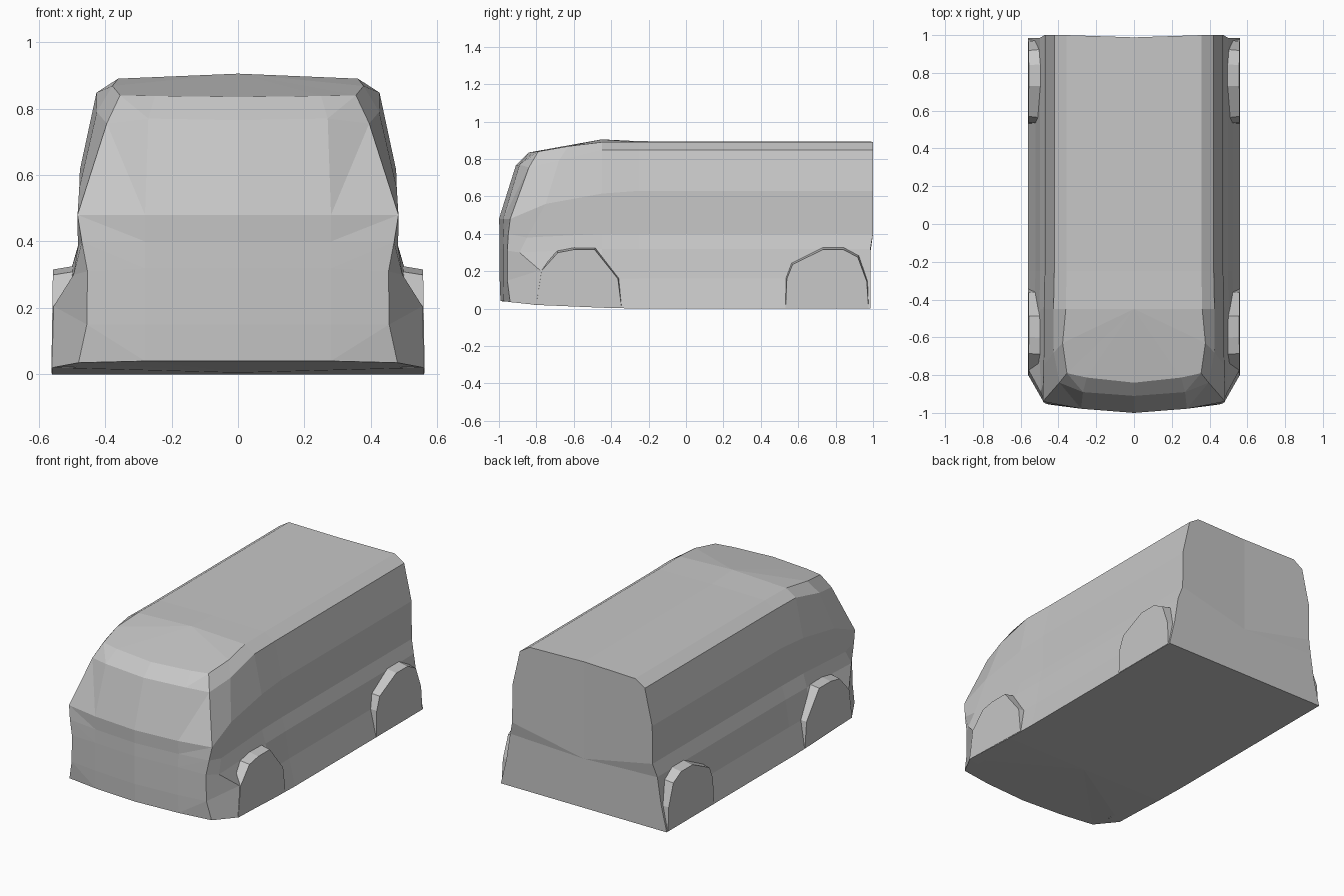
import bpy
import bmesh

default_cube = bpy.data.objects.get("Cube")
if default_cube:
    bpy.data.objects.remove(default_cube, do_unlink=True)

# One grey paint for the whole van
paint = bpy.data.materials.new("grey_paint")
paint.use_nodes = True
paint.diffuse_color = (0.57, 0.57, 0.57, 1)
paint.node_tree.nodes["Principled BSDF"].inputs["Base Color"].default_value = paint.diffuse_color


def finish(bm, name):
    """Turn a half model into a mirrored, flat-shaded object."""
    bmesh.ops.recalc_face_normals(bm, faces=bm.faces)
    mesh = bpy.data.meshes.new(name)
    bm.to_mesh(mesh)
    bm.free()
    mesh.materials.append(paint)
    obj = bpy.data.objects.new(name, mesh)
    bpy.context.collection.objects.link(obj)
    mirror = obj.modifiers.new("Mirror", 'MIRROR')
    mirror.use_clip = True
    return obj


# Half cross-section of the load space, from sill to roof edge (x, z)
section = [(.56, 0), (.522, .16), (.497, .32), (.474, .4),
           (.472, .63), (.422, .848), (.357, .89)]

# Rings from the tail to the nose, each with the same seven rows
tail = [(x, .986 if z < .35 else 1, z) for x, z in section]
cab_start = [(x, -.25, z) for x, z in section]
brow = [(x + .004, -.45, z - (.015 if z == .63 else 0)) for x, z in section]
brow[0] = (.56, -.45, .005)
cheek = [(.56, -.8, .02), (.555, -.78, .205), (.495, -.89, .3), (.482, -.85, .38),
         (.478, -.75, .56), (.425, -.68, .79), (.378, -.63, .868)]
corner = [(.48, -.94, .035), (.455, -.955, .15), (.453, -.955, .31),
          (.47, -.95, .4), (.483, -.94, .48), (.395, -.84, .755), (.355, -.79, .84)]
face = [(.28, -.975, .04), (.28, -.978, .15), (.28, -.978, .32),
        (.28, -.975, .4), (.28, -.978, .48), (.27, -.89, .77), (.25, -.813, .838)]
nose = [(0, -.992, .04), (0, -.996, .15), (0, -.996, .32),
        (0, -.996, .4), (0, -1, .48), (0, -.91, .765), (0, -.84, .835)]

bm = bmesh.new()
rings = [[bm.verts.new(p) for p in ring]
         for ring in (tail, cab_start, brow, cheek, corner, face, nose)]


def panel(*verts):
    bm.faces.new(verts)


# Sides, windscreen and front panel, split by diagonals beside the pillars
for i, (a, b) in enumerate(zip(rings, rings[1:])):
    for row in range(len(section) - 1):
        if i == 4:
            panel(a[row], b[row], a[row + 1])
            panel(b[row], b[row + 1], a[row + 1])
        else:
            panel(a[row], b[row], b[row + 1], a[row + 1])

# Roof and floor out to the centre line
roof = [bm.verts.new(p) for p in ((0, .988, .893), (0, -.25, .895), (0, -.45, .905))]
floor = [bm.verts.new(p) for p in ((0, .986, 0), (0, -.25, 0), (0, -.45, .005))]
for row, centre in ((-1, roof), (0, floor)):
    edge = [ring[row] for ring in rings]
    for i in range(2):
        panel(edge[i], edge[i + 1], centre[i + 1], centre[i])
    for i in range(2, 6):
        panel(edge[i], edge[i + 1], centre[2])

# Tail: upper door panel, folded crease and lower panel
crease = bm.verts.new((0, .986, .3))
t = rings[0]
panel(*t[3:], roof[0], crease)
panel(t[2], t[3], crease)
panel(*t[:3], crease, floor[0])
finish(bm, "van_body")


# Wheel arches: bevelled blocks that sink into the flared sides
def wheel_arch(name, outline):
    bm = bmesh.new()
    mid = sum(y for y, z in outline) / len(outline)
    inner = [bm.verts.new((.488, y, z)) for y, z in outline]
    outer = [bm.verts.new((.562 - z * .015, mid + (y - mid) * .96, z * .965))
             for y, z in outline]
    bm.faces.new(inner)
    bm.faces.new(outer)
    for i in range(len(outline)):
        bm.faces.new((inner[i - 1], inner[i], outer[i], outer[i - 1]))
    finish(bm, name)


wheel_arch("front_wheel_arches", [
    (-.81, .02), (-.78, .21), (-.69, .31), (-.6, .327), (-.485, .327),
    (-.355, .165), (-.335, .006)])
wheel_arch("rear_wheel_arches", [
    (.523, .002), (.53, .165), (.562, .245), (.73, .327), (.845, .327),
    (.925, .285), (.975, .15), (.985, .002)])
